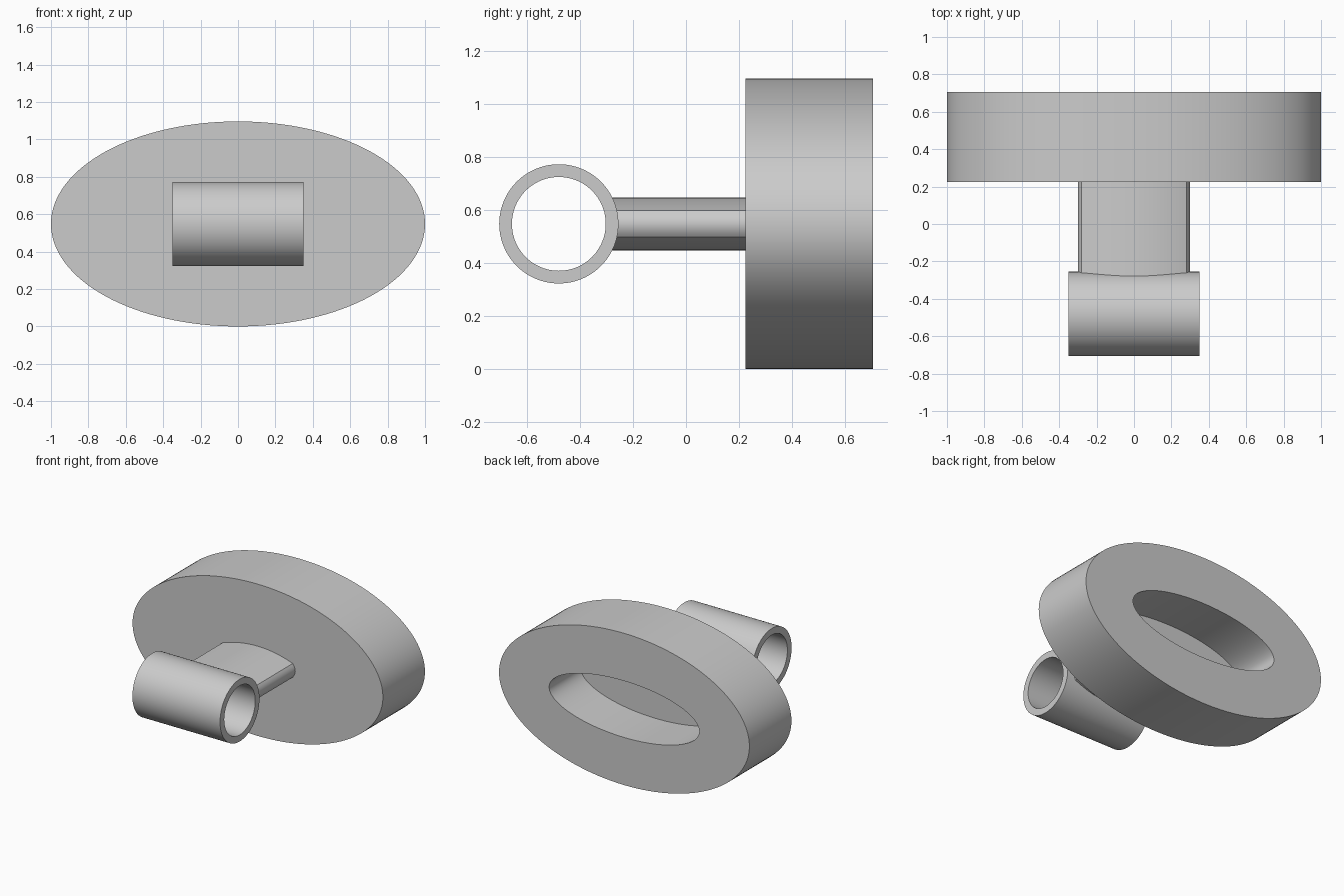
import bpy
import bmesh
from math import sin, cos, pi, radians
from mathutils import Vector

cube = bpy.data.objects.get("Cube")
if cube:
    bpy.data.objects.remove(cube, do_unlink=True)

# Plain grey finish
grey = bpy.data.materials.new("plain grey")
grey.use_nodes = True
grey.diffuse_color = (0.6, 0.6, 0.6, 1)
grey.node_tree.nodes["Principled BSDF"].inputs["Base Color"].default_value = (0.6, 0.6, 0.6, 1)

MID_Z = 0.548


def ellipse(a, b, count=128):
    return [(a * cos(2 * pi * i / count), b * sin(2 * pi * i / count)) for i in range(count)]


def loft(name, rings, closed=False):
    """Skin successive rings; cap the ends or join the last ring to the first."""
    bm = bmesh.new()
    loops = [[bm.verts.new(p) for p in ring] for ring in rings]
    pairs = list(zip(loops, loops[1:]))
    if closed:
        pairs.append((loops[-1], loops[0]))
    else:
        bm.faces.new(loops[0])
        bm.faces.new(loops[-1])
    for a, b in pairs:
        n = len(a)
        for i in range(n):
            j = (i + 1) % n
            bm.faces.new((a[i], a[j], b[j], b[i]))
    bmesh.ops.recalc_face_normals(bm, faces=bm.faces)
    mesh = bpy.data.meshes.new(name)
    bm.to_mesh(mesh)
    bm.free()
    mesh.materials.append(grey)
    obj = bpy.data.objects.new(name, mesh)
    bpy.context.collection.objects.link(obj)
    bpy.ops.object.select_all(action="DESELECT")
    obj.select_set(True)
    bpy.context.view_layer.objects.active = obj
    bpy.ops.object.shade_smooth_by_angle(angle=radians(25))
    return obj


def facing_y(section, y):
    return [Vector((u, y, MID_Z + v)) for u, v in section]


def facing_x(section, x):
    return [Vector((x, -0.48 + u, MID_Z + v)) for u, v in section]


# Oval body with a blind oval recess in its back
outer, recess = ellipse(1.0, 0.548), ellipse(0.6, 0.204)
loft("oval_body", [facing_y(outer, 0.225), facing_y(outer, 0.705),
                   facing_y(recess, 0.705), facing_y(recess, 0.345)])

# Stem: shallow domes above and below, gently rounded sides
HALF, SIDE, RISE, BULGE = 0.28, 0.05, 0.05, 0.02
STEPS = 24
quarter = [(HALF + BULGE * (1 - t * t), SIDE * t) for t in (i / 6 for i in range(-6, 7))]
dome = [(HALF * t, SIDE + RISE * (1 - t * t)) for t in (1 - 2 * i / STEPS for i in range(1, STEPS))]
half_section = quarter + dome
section = half_section + [(-u, -v) for u, v in half_section]
loft("stem", [facing_y(section, -0.28), facing_y(section, 0.24)])

# Open cross tube at the front
tube, bore = ellipse(0.225, 0.225, 96), ellipse(0.177, 0.177, 96)
loft("cross_tube", [facing_x(tube, -0.35), facing_x(tube, 0.35),
                    facing_x(bore, 0.35), facing_x(bore, -0.35)], closed=True)
